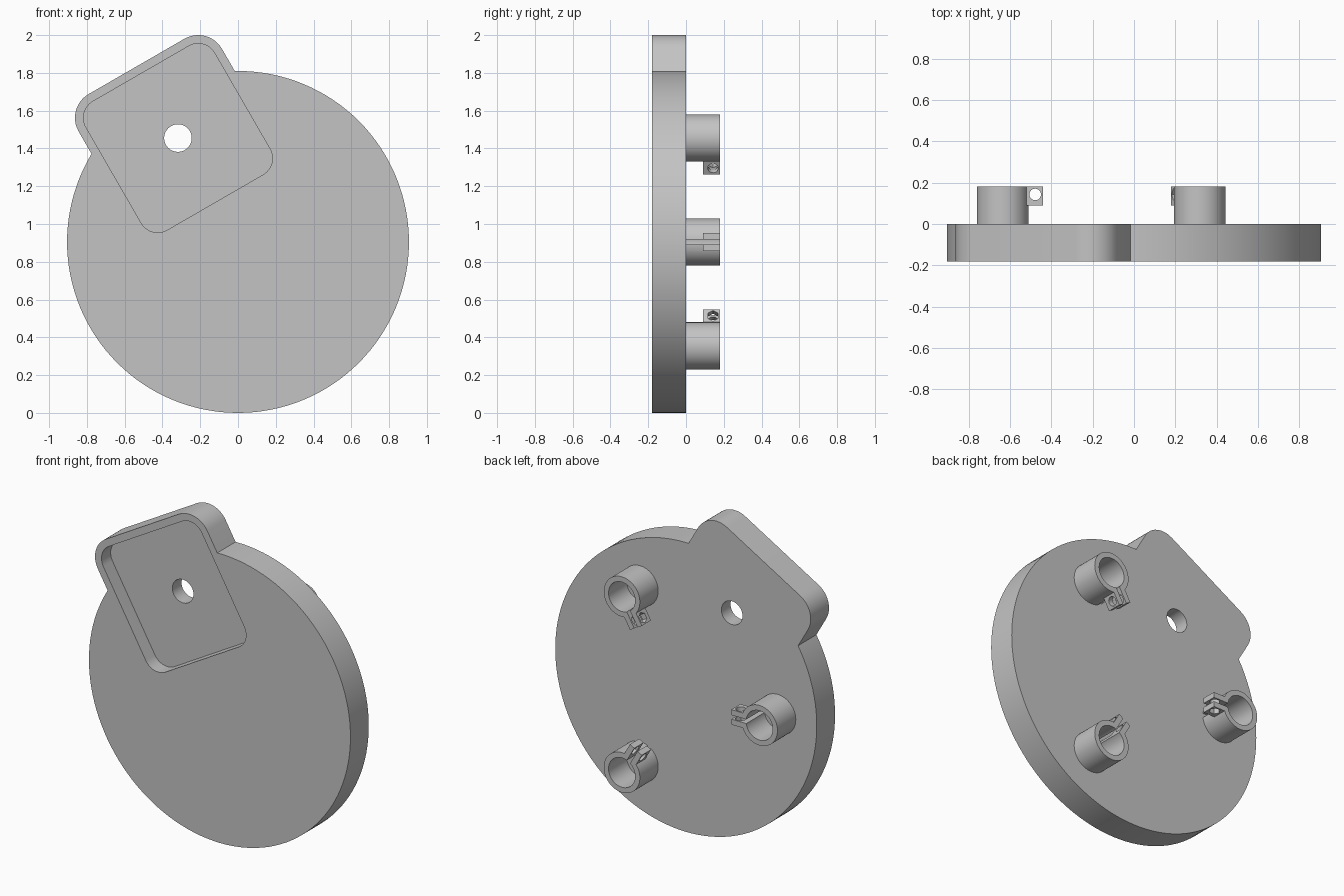
import bpy, bmesh
from math import sin, cos, pi, radians
from mathutils import Matrix, Vector

if "Cube" in bpy.data.objects:
    bpy.data.objects.remove(bpy.data.objects["Cube"], do_unlink=True)

DISC_R = 0.905
DEPTH = 0.181           # plate thickness and clamp height
TAB_X, TAB_Z = -0.318, 1.455
TILT = radians(30)
TUBE_X = -0.635         # clamp position relative to the disc centre
BOLT_X, BOLT_Y = -0.478, 0.143

grey = bpy.data.materials.new("plain grey")
grey.use_nodes = True
grey.diffuse_color = (0.55, 0.55, 0.55, 1)
grey.node_tree.nodes["Principled BSDF"].inputs["Base Color"].default_value = grey.diffuse_color


def circle(cx, cz, r, n):
    return [(cx + r * cos(2 * pi * i / n), cz + r * sin(2 * pi * i / n)) for i in range(n)]


def box(x0, x1, half):
    return [(x0, -half), (x1, -half), (x1, half), (x0, half)]


def rounded_square(cx, cz, core, r, tilt, steps=12):
    """Square whose corner arcs are centred at +-core, turned by tilt."""
    pts = []
    for q in range(4):
        corner = Vector((core * 2 ** 0.5, 0))
        corner.rotate(Matrix.Rotation(tilt + pi / 4 + q * pi / 2, 2))
        for i in range(steps + 1):
            a = tilt + q * pi / 2 + i / steps * pi / 2
            pts.append((cx + corner.x + r * cos(a), cz + corner.y + r * sin(a)))
    return pts


def prism(name, outline, y0, y1):
    """Extrude an (x, z) outline from y0 to y1."""
    bm = bmesh.new()
    face = bm.faces.new([bm.verts.new((x, y0, z)) for x, z in outline])
    new = bmesh.ops.extrude_face_region(bm, geom=[face])["geom"]
    bmesh.ops.translate(bm, vec=(0, y1 - y0, 0),
                        verts=[v for v in new if isinstance(v, bmesh.types.BMVert)])
    bmesh.ops.recalc_face_normals(bm, faces=bm.faces)
    mesh = bpy.data.meshes.new(name)
    bm.to_mesh(mesh)
    bm.free()
    mesh.materials.append(grey)
    obj = bpy.data.objects.new(name, mesh)
    bpy.context.collection.objects.link(obj)
    return obj


def activate(obj):
    bpy.ops.object.select_all(action='DESELECT')
    obj.select_set(True)
    bpy.context.view_layer.objects.active = obj


def combine(obj, tool, operation):
    """Apply a boolean and discard the tool."""
    tool.hide_render = True
    mod = obj.modifiers.new("boolean", 'BOOLEAN')
    mod.object, mod.operation, mod.solver = tool, operation, 'EXACT'
    activate(obj)
    bpy.ops.object.modifier_apply(modifier=mod.name)
    bpy.data.objects.remove(tool, do_unlink=True)


def smooth(obj):
    activate(obj)
    bpy.ops.object.shade_smooth_by_angle(angle=radians(30))


# Round plate with a tilted tab, a shallow pocket and a through hole
plate = prism("base_plate", circle(0, DISC_R, DISC_R, 128), -DEPTH, 0)
combine(plate, prism("tab", rounded_square(TAB_X, TAB_Z, 0.293, 0.145, TILT), -DEPTH, 0), 'UNION')
combine(plate, prism("pocket", rounded_square(TAB_X, TAB_Z, 0.293, 0.1, TILT), -0.3, -DEPTH / 2),
        'DIFFERENCE')
combine(plate, prism("hole", circle(TAB_X, TAB_Z, 0.073, 48), -0.3, 0.1), 'DIFFERENCE')
smooth(plate)

# Split tube clamp: tube, lug, bore and slit
clamp = prism("tube_clamp_1", circle(TUBE_X, 0, 0.125, 64), 0, DEPTH)
combine(clamp, prism("lug", box(TUBE_X + 0.1, -0.44, 0.047), DEPTH / 2, DEPTH), 'UNION')
combine(clamp, prism("bore", circle(TUBE_X, 0, 0.092, 64), -0.1, 0.3), 'DIFFERENCE')
combine(clamp, prism("slit", box(TUBE_X, -0.4, 0.013), -0.1, 0.3), 'DIFFERENCE')

# Cross holes: round in one lug half, hexagonal in the other
for name, radius, sides, end in (("bolt_hole", 0.028, 32, 0.1), ("nut_hole", 0.032, 6, -0.1)):
    cutter = prism(name, circle(0, 0, radius, sides), 0, abs(end))
    turn = Matrix.Rotation(pi / 2 if end > 0 else -pi / 2, 4, 'X')
    cutter.matrix_world = Matrix.Translation((BOLT_X, BOLT_Y, 0)) @ turn
    bpy.context.view_layer.update()
    combine(clamp, cutter, 'DIFFERENCE')
smooth(clamp)

# Three clamps spaced evenly, lugs pointing to the centre
clamp.location.z = DISC_R
for k in (1, 2):
    copy = clamp.copy()
    copy.name = f"tube_clamp_{k + 1}"
    copy.rotation_euler.y = k * 2 * pi / 3
    bpy.context.collection.objects.link(copy)
